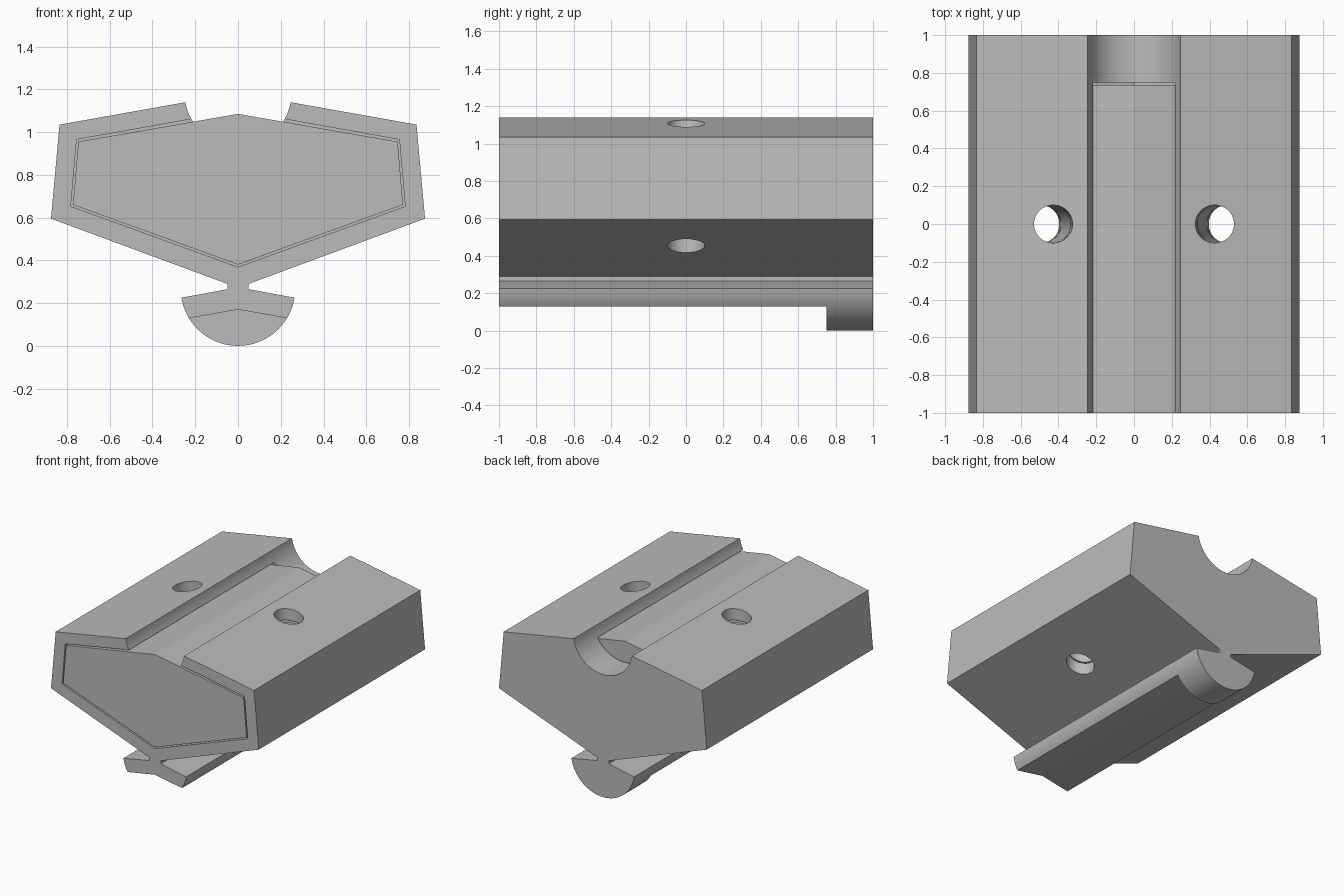
import bpy, bmesh
from math import radians, sin, cos, atan
from mathutils import Matrix

if "Cube" in bpy.data.objects:
    bpy.data.objects.remove(bpy.data.objects["Cube"], do_unlink=True)

grey = bpy.data.materials.new("plain grey")
grey.use_nodes = True
grey.diffuse_color = (0.5, 0.5, 0.5, 1)
grey.node_tree.nodes["Principled BSDF"].inputs["Base Color"].default_value = (0.5, 0.5, 0.5, 1)


def arc(center_z, radius, start, end, steps=20):
    """Points of an arc centred on x = 0, angles in degrees."""
    angles = [radians(start + (end - start) * i / steps) for i in range(steps + 1)]
    return [(radius * cos(a), center_z + radius * sin(a)) for a in angles]


def finish(name, bm):
    bmesh.ops.recalc_face_normals(bm, faces=bm.faces)
    mesh = bpy.data.meshes.new(name)
    bm.to_mesh(mesh)
    bm.free()
    mesh.materials.append(grey)
    obj = bpy.data.objects.new(name, mesh)
    bpy.context.collection.objects.link(obj)
    return obj


def extrude_profile(name, half, y0, y1):
    """Mirror a half outline (x, z) across x = 0 and extrude it along y."""
    outline = half + [(-x, z) for x, z in reversed(half) if x > 1e-4]
    bm = bmesh.new()
    face = bm.faces.new([bm.verts.new((x, y0, z)) for x, z in outline])
    result = bmesh.ops.extrude_face_region(bm, geom=[face])
    verts = [v for v in result["geom"] if isinstance(v, bmesh.types.BMVert)]
    bmesh.ops.translate(bm, verts=verts, vec=(0, y1 - y0, 0))
    return finish(name, bm)


def hole_cutter(name, side):
    """Slanted cylinder, parallel to the side wall."""
    bm = bmesh.new()
    place = Matrix.Translation((side * 0.46, 0, 0.78)) @ Matrix.Rotation(-side * atan(0.1), 4, "Y")
    bmesh.ops.create_cone(bm, cap_ends=True, segments=48, radius1=0.1, radius2=0.1,
                          depth=1.0, matrix=place)
    return finish(name, bm)


def carve(obj, cutters):
    """Subtract the cutters, then shade the round parts smooth."""
    bpy.ops.object.select_all(action="DESELECT")
    bpy.context.view_layer.objects.active = obj
    obj.select_set(True)
    for cutter in cutters:
        mod = obj.modifiers.new(cutter.name, "BOOLEAN")
        mod.operation, mod.solver, mod.object = "DIFFERENCE", "EXACT", cutter
        bpy.ops.object.modifier_apply(modifier=mod.name)
    bpy.ops.object.shade_smooth_by_angle(angle=radians(15))


# Housing with a round groove on top and a half-round rail on a neck below
housing_half = (arc(1.183, 0.25, -90, -10)
                + [(0.835, 1.035), (0.875, 0.595), (0.05, 0.29), (0.05, 0.265)]
                + arc(0.268, 0.268, -9.2, -90))
housing = extrude_profile("housing", housing_half, -1, 1)

# Core that fills the cavity with a thin gap
core_half = [(0, 1.085), (0.747, 0.955), (0.772, 0.66), (0, 0.38)]
core = extrude_profile("core", core_half, -1, 0.735)

# Cutters: cavity, rail underside and the two slanted holes
cavity_half = [(0, 1.1), (0.755, 0.965), (0.782, 0.653), (0, 0.369)]
cavity = extrude_profile("cavity_cutter", cavity_half, -1.1, 0.75)
underside_half = [(0, 0.17), (0.3, 0.117), (0.3, -0.1), (0, -0.1)]
underside = extrude_profile("rail_cutter", underside_half, -1.1, 0.75)
holes = [hole_cutter("left_hole_cutter", 1), hole_cutter("right_hole_cutter", -1)]

carve(housing, [cavity, underside] + holes)
carve(core, holes)

for cutter in [cavity, underside] + holes:
    bpy.data.objects.remove(cutter, do_unlink=True)
